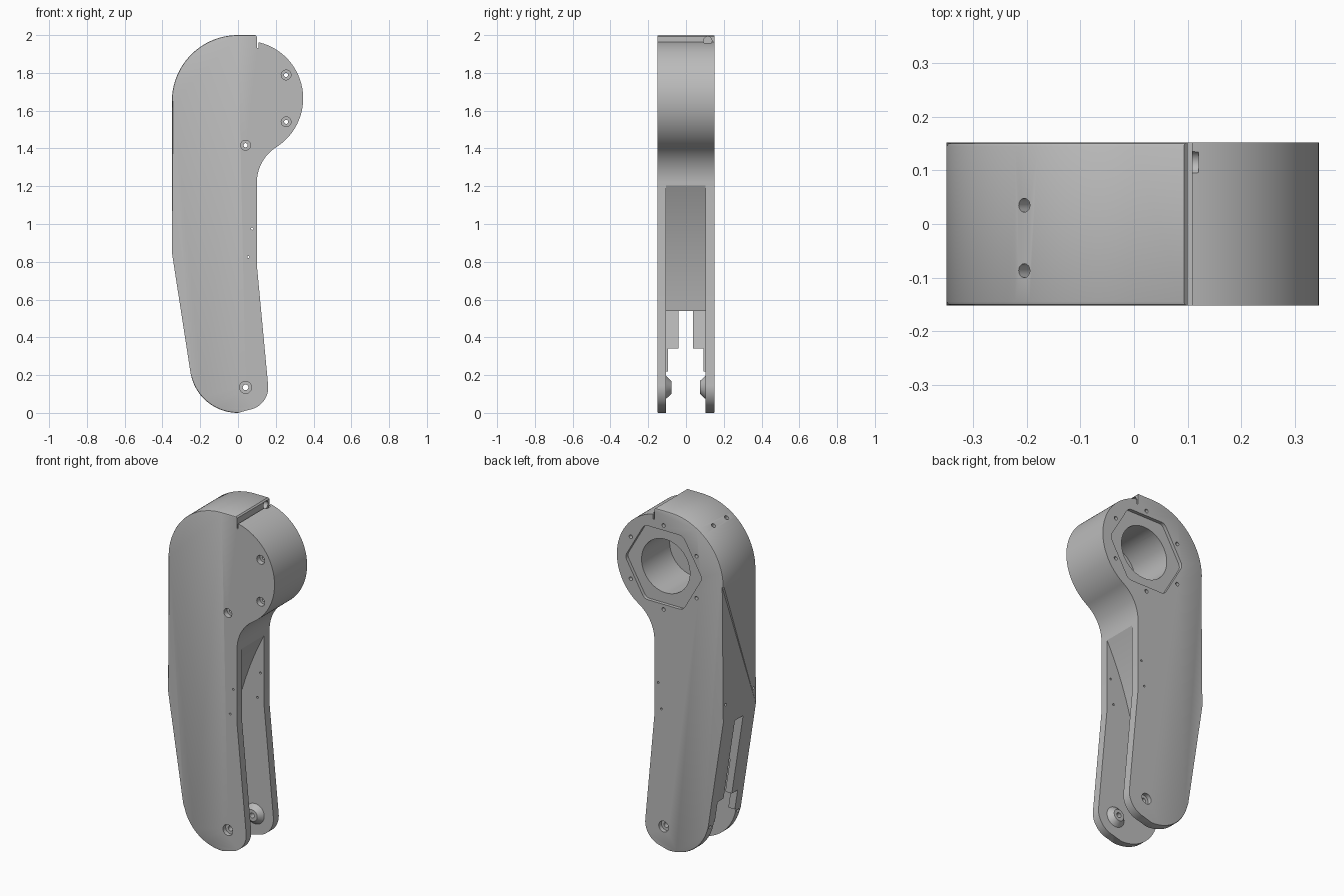
import bpy, bmesh
from math import cos, sin, radians, pi
from mathutils import Vector, Matrix

cube = bpy.data.objects.get("Cube")
if cube:
    bpy.data.objects.remove(cube, do_unlink=True)

grey = bpy.data.materials.new("plain grey")
grey.use_nodes = True
COLOUR = (0.5, 0.5, 0.5, 1)
grey.diffuse_color = COLOUR
grey.node_tree.nodes["Principled BSDF"].inputs["Base Color"].default_value = COLOUR

HALF = 0.152             # half thickness of the arm
HEAD = (0.04, 1.665)     # centre of the round head
PIVOT = (0.04, 0.135)    # lower pivot
BACK, FRONT = Vector((0, 1, 0)), Vector((0, -1, 0))


def make_object(name, bm):
    bmesh.ops.recalc_face_normals(bm, faces=bm.faces)
    mesh = bpy.data.meshes.new(name)
    bm.to_mesh(mesh)
    bm.free()
    mesh.materials.append(grey)
    obj = bpy.data.objects.new(name, mesh)
    bpy.context.collection.objects.link(obj)
    return obj


def arc(c, r, start, end, steps):
    angles = [radians(start + (end - start) * i / steps) for i in range(steps + 1)]
    return [(c[0] + r * cos(a), c[1] + r * sin(a)) for a in angles]


def prism_mesh(points, y0, y1):
    bm = bmesh.new()
    face = bm.faces.new([bm.verts.new((x, y0, z)) for x, z in points])
    new = bmesh.ops.extrude_face_region(bm, geom=[face])["geom"]
    verts = [v for v in new if isinstance(v, bmesh.types.BMVert)]
    bmesh.ops.translate(bm, vec=(0, y1 - y0, 0), verts=verts)
    return bm


def prism(name, points, y0, y1):
    return make_object(name, prism_mesh(points, y0, y1))


def box(name, x0, x1, y0, y1, z0, z1):
    return prism(name, [(x0, z0), (x1, z0), (x1, z1), (x0, z1)], y0, y1)


def rod(name, start, direction, r1, r2, length, sides=32):
    d = Vector(direction).normalized()
    place = Matrix.Translation(Vector(start) + d * length / 2)
    place = place @ d.to_track_quat("Z", "Y").to_matrix().to_4x4()
    bm = bmesh.new()
    bmesh.ops.create_cone(bm, cap_ends=True, segments=sides, radius1=r1,
                          radius2=r2, depth=length, matrix=place)
    return make_object(name, bm)


def combine(target, tool, operation="DIFFERENCE"):
    mod = target.modifiers.new("cut", "BOOLEAN")
    mod.operation, mod.solver, mod.object = operation, "EXACT", tool
    bpy.context.view_layer.objects.active = target
    bpy.ops.object.modifier_apply(modifier=mod.name)
    bpy.data.objects.remove(tool, do_unlink=True)


def drill(start, direction, radius, depth, sides=24):
    # begins slightly outside the surface
    d = Vector(direction).normalized()
    combine(housing, rod("drill", Vector(start) - d * 0.02, d, radius, radius,
                         depth + 0.02, sides))


# Arm housing: one side outline, thickened
outline = arc((0, 0.255), 0.255, 189, 270, 24)
outline += arc(PIVOT, 0.12, 280, 365, 20)
outline += [(0.1, 0.78)]
outline += arc((0.3216, 1.22), 0.2216, 180, 122.3, 18)
outline += arc(HEAD, 0.305, -57, 78.65, 44)
outline += [(0.1, 1.992), (0.093, 2.0)]
outline += arc((0, 1.65), 0.35, 90, 180, 32)
outline += [(-0.35, 0.85)]
bm = prism_mesh(outline, -HALF, HALF)
bmesh.ops.recalc_face_normals(bm, faces=bm.faces)

# Softened rim along the cap and the lower toe
rim = []
for e in bm.edges:
    a, b = e.verts[0].co, e.verts[1].co
    m = (a + b) / 2
    if abs(a.y - b.y) < 1e-5 and ((m.z > 1.6 and m.x < 0.09) or (m.z < 0.2 and m.x < 0)):
        rim.append(e)
bmesh.ops.bevel(bm, geom=rim, offset=0.007, segments=2, profile=0.5, affect="EDGES")
housing = make_object("arm_housing", bm)

# Channel between the two cheeks, with a swept inner wall
channel = [(0.2, 1.205), (0.1, 1.205)]
p0, p1, p2 = Vector((0.1, 1.205)), Vector((-0.06, 0.9)), Vector((-0.11, 0.54))
for i in range(1, 17):
    t = i / 16
    channel.append(tuple(p0 * (1 - t) ** 2 + p1 * 2 * t * (1 - t) + p2 * t * t))
channel += [(-0.26, 0.54), (-0.21, 0.22), (-0.45, 0.22), (-0.45, -0.1), (0.3, -0.1)]
combine(housing, prism("channel", channel, -0.105, 0.102))

# Stepped slot through the rear wall
combine(housing, box("wide_notch", -0.45, -0.15, -0.095, 0.092, 0.2, 0.34))
combine(housing, box("slot", -0.45, -0.2, -0.04, 0.037, 0.32, 0.82))

# Groove and cable hole below the cap lip
combine(housing, box("lip_groove", 0.1, 0.108, -0.2, 0.2, 1.932, 1.98))
drill((0.1, 0.115, 1.97), (-1, 0, 0), 0.022, 0.08)

# Rounded hexagonal seat and bearing bore in the back
corner = 0.04
hexagon = []
for k in range(6):
    a = k * pi / 3
    reach = 0.252 - corner / cos(pi / 6)
    centre = (HEAD[0] + reach * cos(a), HEAD[1] + reach * sin(a))
    hexagon += arc(centre, corner, k * 60 - 30, k * 60 + 30, 6)
combine(housing, prism("hex_seat", hexagon, HALF - 0.02, HALF + 0.05))
drill((HEAD[0], HALF, HEAD[1]), FRONT, 0.158, HALF + 0.13, 64)

# Conical pivot bosses on the inside of both cheeks
for wall, direction in ((-0.107, BACK), (0.104, FRONT)):
    boss = rod("pivot_boss", (PIVOT[0], wall, PIVOT[1]), direction, 0.062, 0.034, 0.03)
    combine(housing, boss, "UNION")

# Pivot bore with a countersunk seat on both sides
drill((PIVOT[0], -HALF, PIVOT[1]), BACK, 0.015, 0.4)
for side in (-1, 1):
    drill((PIVOT[0], side * HALF, PIVOT[1]), (0, -side, 0), 0.032, 0.025)

# Ring of six screw holes, three of them right through
for k in range(6):
    a = radians(30 + 60 * k)
    x, z = HEAD[0] + 0.248 * cos(a), HEAD[1] + 0.248 * sin(a)
    through = k in (0, 4, 5)
    drill((x, HALF, z), FRONT, 0.011, 0.35 if through else 0.05, 16)
    if through:
        drill((x, -HALF, z), BACK, 0.026, 0.03)

# Small pin holes in the cheeks, the rear wall and the cap
for x, z in ((0.075, 0.975), (0.055, 0.825)):
    drill((x, -HALF, z), BACK, 0.006, 0.35, 12)
for y in (-0.13, 0.13):
    drill((-0.35, y, 0.95), (1, 0, 0), 0.008, 0.04, 12)
    drill((-0.245, y, 0.2), (1, 0, 0), 0.01, 0.04, 12)
for y in (-0.087, 0.035):
    drill((-0.205, y, 1.934), (0.586, 0, -0.81), 0.013, 0.05, 16)

# Smooth curved walls, keep edges crisp
bpy.ops.object.select_all(action="DESELECT")
housing.select_set(True)
bpy.context.view_layer.objects.active = housing
bpy.ops.object.shade_smooth_by_angle(angle=radians(25))
